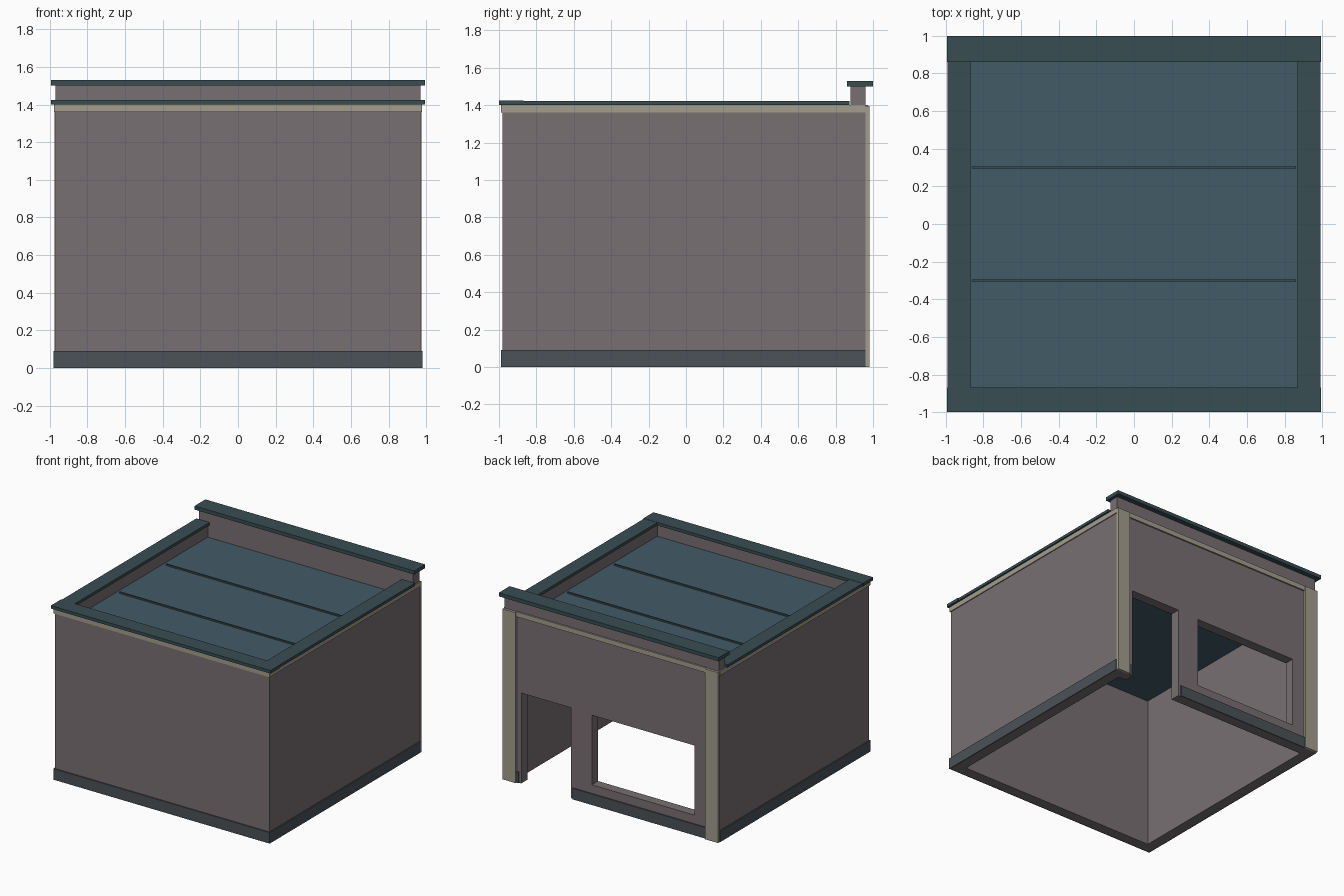
import bpy, bmesh

if "Cube" in bpy.data.objects:
    bpy.data.objects.remove(bpy.data.objects["Cube"])


def material(name, rgb):
    m = bpy.data.materials.new(name)
    m.diffuse_color = (*rgb, 1)
    m.use_nodes = True
    m.node_tree.nodes["Principled BSDF"].inputs["Base Color"].default_value = m.diffuse_color
    return m


WALL = material("wall_plaster", (0.19, 0.16, 0.17))
BASE = material("base_stone", (0.07, 0.085, 0.095))
TRIM = material("pale_trim", (0.36, 0.34, 0.27))
CAP = material("cap_metal", (0.04, 0.075, 0.085))
ROOF = material("roof_sheet", (0.055, 0.105, 0.135))


def box(name, x, y, z, mat):
    """Axis-aligned box from (min, max) ranges."""
    bm = bmesh.new()
    bmesh.ops.create_cube(bm, size=1)
    for v in bm.verts:
        for i, r in enumerate((x, y, z)):
            v.co[i] = r[1] if v.co[i] > 0 else r[0]
    me = bpy.data.meshes.new(name)
    bm.to_mesh(me)
    bm.free()
    me.materials.append(mat)
    ob = bpy.data.objects.new(name, me)
    bpy.context.collection.objects.link(ob)
    return ob


def pair(name, x, y, z, mat):
    """Box on the right side plus its mirror on the left."""
    box(name + "_right", x, y, z, mat)
    box(name + "_left", (-x[1], -x[0]), y, z, mat)


def cut(target, x, y, z):
    cutter = box("cutter", x, y, z, WALL)
    cutter.hide_render = True
    mod = target.modifiers.new("cut", 'BOOLEAN')
    mod.operation = 'DIFFERENCE'
    mod.solver = 'EXACT'
    mod.object = cutter
    bpy.context.view_layer.objects.active = target
    bpy.ops.object.modifier_apply(modifier=mod.name)
    bpy.data.objects.remove(cutter)


# wall shell: open room, lower parapet on three sides, door and window at the back
walls = box("walls", (-0.97, 0.97), (-0.98, 0.96), (0, 1.5), WALL)
cut(walls, (-0.89, 0.89), (-0.90, 0.88), (-0.2, 1.8))
cut(walls, (-1.2, 1.2), (-1.2, 0.88), (1.4, 1.8))
cut(walls, (0.37, 0.82), (0.8, 1.2), (-0.2, 0.74))
cut(walls, (-0.75, 0.18), (0.8, 1.2), (0.16, 0.73))

# roof deck with two seams
box("roof_deck", (-0.89, 0.89), (-0.90, 0.88), (1.24, 1.295), ROOF)
for i, y in enumerate((-0.3, 0.3)):
    box(f"roof_seam_{i + 1}", (-0.86, 0.86), (y - 0.006, y + 0.006), (1.295, 1.307), CAP)

# parapet caps
box("cap_back", (-0.995, 0.995), (0.86, 1.0), (1.5, 1.53), CAP)
box("cap_front", (-0.995, 0.995), (-1.0, -0.87), (1.4, 1.425), CAP)
pair("cap_side", (0.87, 0.99), (-0.87, 0.875), (1.4, 1.423), CAP)

# base band, broken at the doorway
box("base_front", (-0.98, 0.98), (-0.99, -0.98), (0, 0.09), BASE)
pair("base_side", (0.97, 0.98), (-0.98, 0.96), (0, 0.09), BASE)
box("base_back_window", (-0.86, 0.35), (0.96, 0.97), (0, 0.09), BASE)
box("base_back_door", (0.84, 0.86), (0.96, 0.97), (0, 0.09), BASE)

# pale cornice and corner pilasters
box("cornice_front", (-0.978, 0.978), (-0.988, -0.98), (1.36, 1.4), TRIM)
pair("cornice_side", (0.97, 0.978), (-0.98, 0.96), (1.36, 1.4), TRIM)
box("cornice_back", (-0.86, 0.86), (0.96, 0.972), (1.36, 1.4), TRIM)
pair("pilaster", (0.86, 0.976), (0.96, 0.98), (0, 1.395), TRIM)
